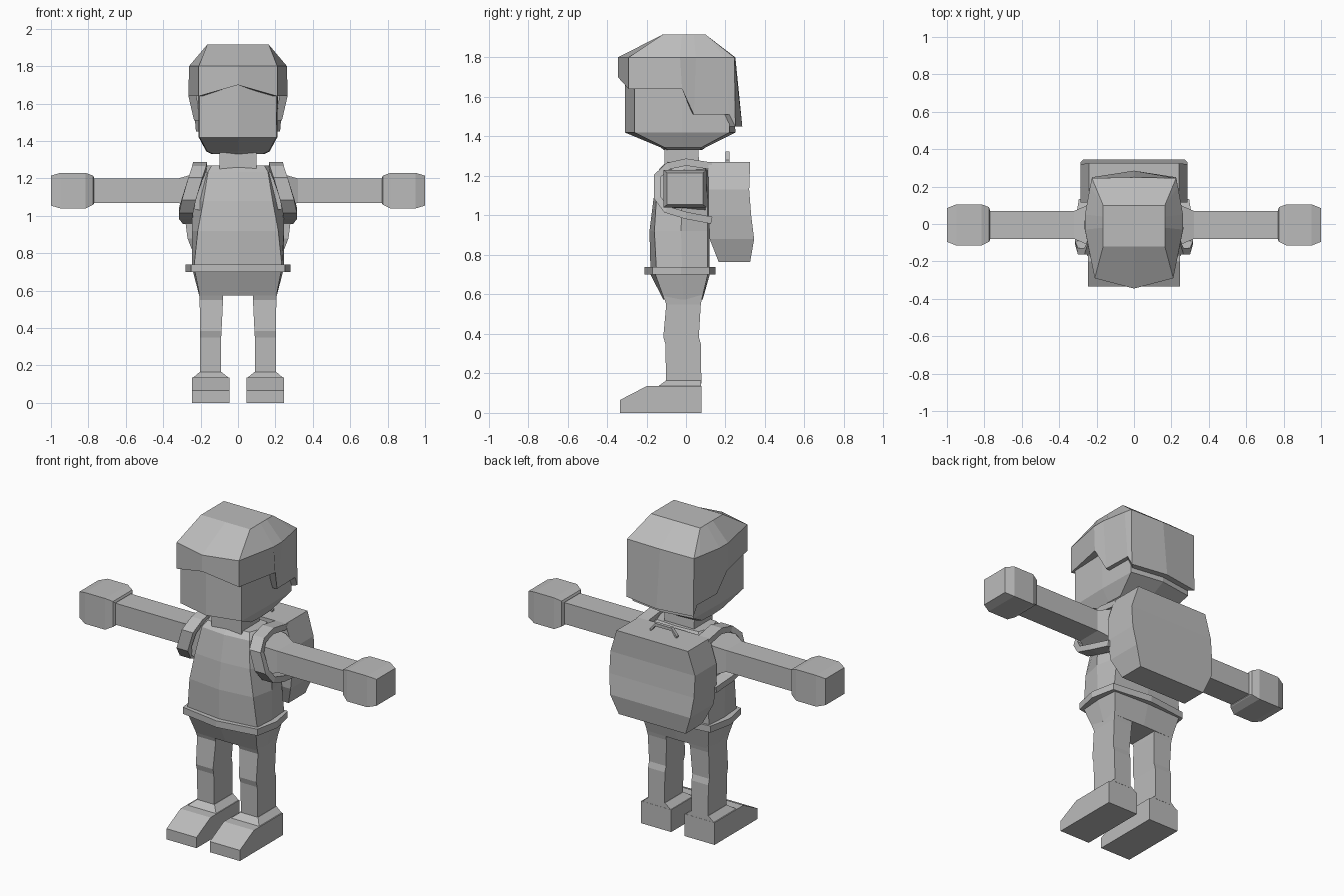
import bpy, bmesh

cube = bpy.data.objects.get("Cube")
if cube:
    bpy.data.objects.remove(cube, do_unlink=True)

grey = bpy.data.materials.new("plain_grey")
grey.use_nodes = True
GREY = (0.5, 0.5, 0.5, 1)
grey.diffuse_color = GREY
grey.node_tree.nodes["Principled BSDF"].inputs["Base Color"].default_value = GREY


def loft(name, rings, mirror=False, cap_start=True, cap_end=True, closed=False):
    """Skin a list of equal-length point rings into a flat-shaded mesh."""
    bm = bmesh.new()
    vs = [[bm.verts.new(p) for p in r] for r in rings]
    n = len(vs[0])
    pairs = list(zip(vs, vs[1:])) + ([(vs[-1], vs[0])] if closed else [])
    for a, b in pairs:
        for i in range(n):
            j = (i + 1) % n
            bm.faces.new((a[i], a[j], b[j], b[i]))
    if cap_start and not closed:
        bm.faces.new(vs[0])
    if cap_end and not closed:
        bm.faces.new(vs[-1])
    bmesh.ops.remove_doubles(bm, verts=bm.verts, dist=0.0005)
    bmesh.ops.recalc_face_normals(bm, faces=bm.faces)
    mesh = bpy.data.meshes.new(name)
    bm.to_mesh(mesh)
    bm.free()
    mesh.materials.append(grey)
    ob = bpy.data.objects.new(name, mesh)
    bpy.context.collection.objects.link(ob)
    if mirror:
        m = ob.modifiers.new("mirror", "MIRROR")
        m.use_axis[0] = True
    return ob


def symmetric(half):
    """Complete a half outline running from front centre to back centre."""
    return half + [(-x, y, z) for x, y, z in reversed(half[1:-1])]


def bulged(z, corner_x, side_x, front, front_corner, back_corner, back):
    """Eight-point body section whose four sides bow outward."""
    mid = (front_corner + back_corner) / 2
    return symmetric([(0, front, z), (corner_x, front_corner, z), (side_x, mid, z),
                      (corner_x, back_corner, z), (0, back, z)])


def rect_z(z, x0, x1, y0, y1):
    return [(x0, y0, z), (x1, y0, z), (x1, y1, z), (x0, y1, z)]


def rect_x(x, y0, y1, z0, z1):
    return [(x, y0, z0), (x, y1, z0), (x, y1, z1), (x, y0, z1)]


# Head and neck
loft("head", [
    bulged(1.33, .13, .14, -.11, -.09, .07, .08),
    bulged(1.345, .165, .17, -.13, -.11, .08, .10),
    bulged(1.42, .205, .21, -.31, -.26, .22, .25),
    bulged(1.72, .205, .215, -.31, -.26, .22, .24)])
loft("neck", [rect_z(1.22, -.10, .10, -.11, .07), rect_z(1.36, -.10, .10, -.11, .06)])

# Hair: crown, brow line, stepped lower edge and an inner rim
crown = symmetric([(0, -.12, 1.915), (.165, -.12, 1.915), (.165, -.02, 1.915), (.165, .04, 1.915),
                   (.165, .10, 1.915), (.165, .10, 1.915), (0, .10, 1.915)])
brow = symmetric([(0, -.345, 1.8), (.21, -.29, 1.8), (.262, -.03, 1.8), (.262, .05, 1.8),
                  (.235, .20, 1.8), (.225, .245, 1.8), (0, .25, 1.8)])
edge = symmetric([(0, -.345, 1.70), (.21, -.29, 1.64), (.265, -.02, 1.64), (.235, .04, 1.51),
                  (.23, .22, 1.51), (.225, .25, 1.45), (0, .285, 1.45)])
rim = [(x * .84, y * .84, z) for x, y, z in edge]
loft("hair", [crown, brow, edge, rim], cap_end=False)

# Torso, belt and hips
loft("torso", [
    bulged(.73, .235, .245, -.18, -.15, .11, .12),
    bulged(.92, .215, .245, -.185, -.16, .11, .12),
    bulged(1.08, .185, .245, -.165, -.15, .11, .12),
    bulged(1.235, .16, .21, -.135, -.12, .10, .11),
    bulged(1.27, .14, .17, -.10, -.09, .08, .09)])
loft("belt", [bulged(z, .25, .28, -.21, -.17, .12, .15) for z in (.70, .74)])
loft("hips", [
    bulged(.575, .205, .208, -.115, -.11, .08, .085),
    bulged(.70, .23, .24, -.18, -.155, .11, .12)])

# Legs with a slight knee bend
loft("legs", [rect_z(*r) for r in [
    (.62, .08, .212, -.125, .09), (.55, .08, .205, -.10, .075), (.385, .088, .203, -.115, .065),
    (.35, .09, .203, -.105, .075), (.15, .09, .203, -.10, .078)]], mirror=True)

# Shoes: extruded side profile plus an ankle collar
shoe = [(-.335, 0), (-.335, .065), (-.20, .135), (.078, .135), (.078, 0)]
loft("shoes", [[(x, y, z) for y, z in shoe] for x in (.045, .247)], mirror=True)
loft("ankle_collars", [rect_z(.135, .05, .24, -.14, .077),
                       rect_z(.165, .088, .205, -.10, .077)], mirror=True)

# Arms and mitten hands
loft("arms", [rect_x(*r) for r in [
    (.16, -.11, .10, 1.02, 1.235), (.25, -.11, .10, 1.04, 1.22),
    (.32, -.08, .07, 1.07, 1.20), (.78, -.08, .07, 1.07, 1.20)]], mirror=True)
loft("hands", [rect_x(*r) for r in [
    (.77, -.085, .075, 1.065, 1.205), (.775, -.095, .09, 1.06, 1.215),
    (.815, -.115, .105, 1.04, 1.23), (.95, -.115, .105, 1.04, 1.23),
    (1.0, -.095, .085, 1.055, 1.215)]], mirror=True)

# Backpack: tapered slabs stacked upward
loft("backpack", [rect_z(*r) for r in [
    (.765, -.225, .225, .165, .325), (.88, -.27, .27, .12, .345),
    (1.0, -.285, .285, .115, .33), (1.13, -.285, .285, .115, .32),
    (1.27, -.24, .24, .115, .325)]])
loft("backpack_handle", [rect_x(x, .20, .22, z, z + .018) for x, z in
                         [(-.09, 1.262), (-.055, 1.305), (.055, 1.305), (.09, 1.262)]])

# Shoulder straps: a flat band looping forward around each arm
path = [(.13, 1.25, .17), (0, 1.27, .165), (-.09, 1.25, .17), (-.145, 1.20, .19),
        (-.145, 1.09, .225), (-.10, 1.03, .24), (0, 1.0, .24), (.13, .975, .22)]
band = []
for i, (y, z, x) in enumerate(path):
    y0, z0, _ = path[max(i - 1, 0)]
    y1, z1, _ = path[min(i + 1, len(path) - 1)]
    length = ((y1 - y0) ** 2 + (z1 - z0) ** 2) ** .5
    ny, nz = (z1 - z0) / length * .018, -(y1 - y0) / length * .018
    band.append([(x, y + ny, z + nz), (x + .075, y + ny, z + nz),
                 (x + .075, y - ny, z - nz), (x, y - ny, z - nz)])
loft("shoulder_straps", band, mirror=True)
